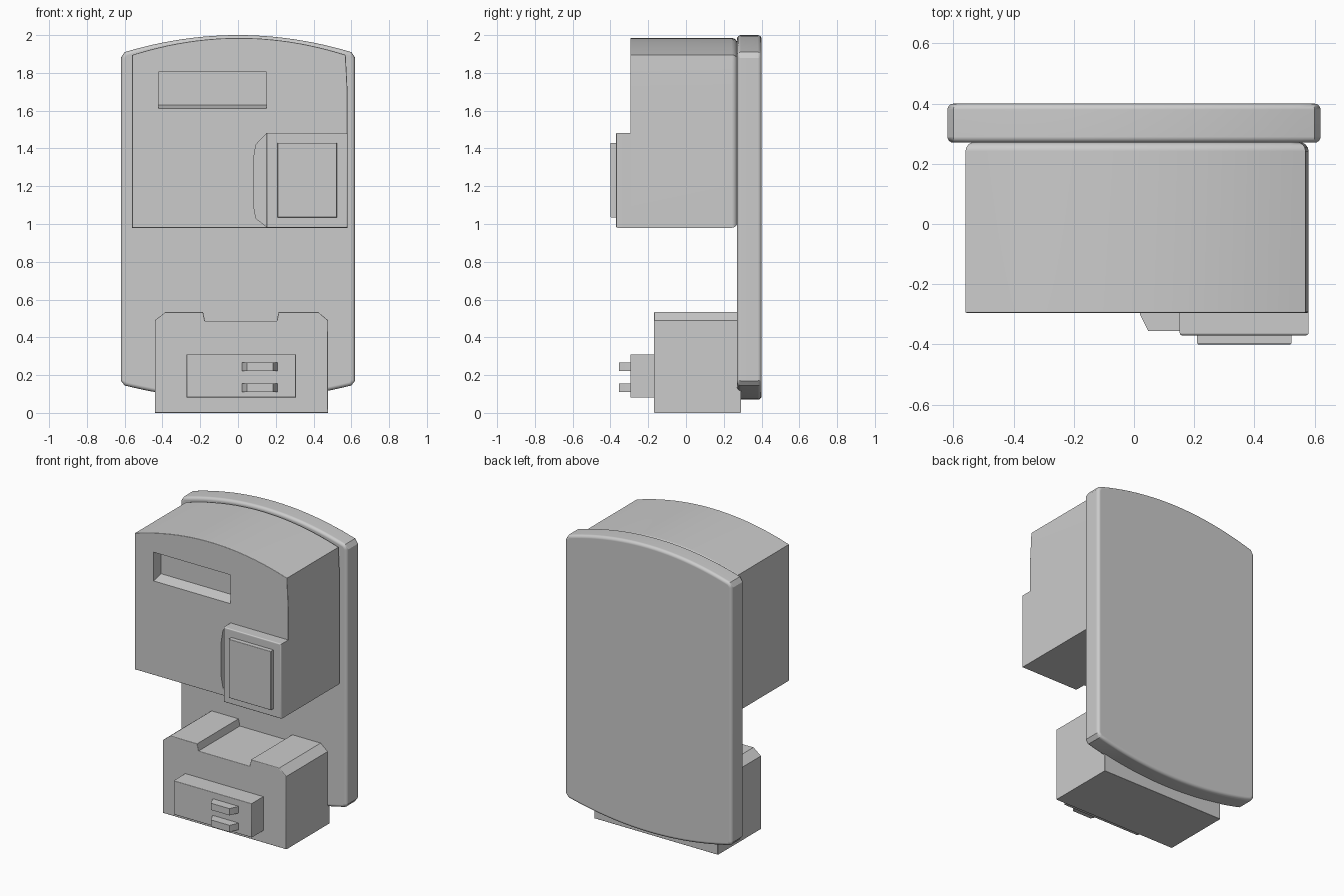
import bpy, bmesh

if "Cube" in bpy.data.objects:
    bpy.data.objects.remove(bpy.data.objects["Cube"])

# Place a profile point (u, v) at depth d along the chosen axis
PLACE = {
    'X': lambda u, v, d: (d, u, v),
    'Y': lambda u, v, d: (u, d, v),
    'Z': lambda u, v, d: (u, v, d),
}


def prism(name, pts, d0, d1, axis='Y', rim0=0.0, rim1=0.0):
    """Extrude a profile from d0 to d1; round its two end rims."""
    bm = bmesh.new()
    put = PLACE[axis]
    lo = [bm.verts.new(put(u, v, d0)) for u, v in pts]
    hi = [bm.verts.new(put(u, v, d1)) for u, v in pts]
    n = len(pts)
    bm.faces.new(lo)
    bm.faces.new(hi)
    for i in range(n):
        j = (i + 1) % n
        bm.faces.new((lo[i], lo[j], hi[j], hi[i]))
    bmesh.ops.recalc_face_normals(bm, faces=bm.faces[:])
    k = 'XYZ'.index(axis)
    for d, r in ((d0, rim0), (d1, rim1)):
        if r:
            rim = [e for e in bm.edges if all(abs(v.co[k] - d) < 1e-5 for v in e.verts)]
            bmesh.ops.bevel(bm, geom=rim, offset=r, segments=4, profile=0.5,
                            affect='EDGES', clamp_overlap=True)
    mesh = bpy.data.meshes.new(name)
    bm.to_mesh(mesh)
    bm.free()
    ob = bpy.data.objects.new(name, mesh)
    bpy.context.collection.objects.link(ob)
    return ob


def rect(u0, u1, v0, v1):
    return [(u0, v0), (u1, v0), (u1, v1), (u0, v1)]


def arc(x0, x1, z_edge, z_mid, n=24):
    """Shallow bowed edge running from x0 to x1."""
    return [(x0 + (x1 - x0) * i / n,
             z_mid + (z_edge - z_mid) * (2 * i / n - 1) ** 2) for i in range(n + 1)]


def cut(ob, cutter):
    mod = ob.modifiers.new("cut", 'BOOLEAN')
    mod.operation = 'DIFFERENCE'
    mod.solver = 'EXACT'
    mod.object = cutter
    bpy.context.view_layer.objects.active = ob
    bpy.ops.object.modifier_apply(modifier=mod.name)
    bpy.data.objects.remove(cutter)


# Back plate with bowed top and bottom
plate = ([(-0.62, 0.17)] + arc(-0.60, 0.60, 0.145, 0.07) + [(0.62, 0.17), (0.62, 1.88)]
         + arc(0.60, -0.60, 1.91, 2.0) + [(-0.62, 1.88)])
prism("back_plate", plate, 0.27, 0.40, rim0=0.02, rim1=0.02)

# Upper housing with bowed top and rounded rear rim
housing = prism("upper_housing",
                [(-0.56, 0.98), (0.58, 0.98), (0.58, 1.70)] + arc(0.57, -0.56, 1.895, 1.985),
                -0.295, 0.272, rim0=0.004, rim1=0.03)

# Slot with a sloping floor, and the finger notch beside the latch
cut(housing, prism("slot_cutter", [(-0.40, 1.59), (-0.295, 1.612), (-0.215, 1.63),
                                   (-0.215, 1.805), (-0.40, 1.805)], -0.42, 0.152, 'X'))
cut(housing, prism("notch_cutter", [(0.152, 0.985), (0.152, 1.48), (0.095, 1.42),
                                    (0.082, 1.34), (0.082, 1.10), (0.095, 1.03)], -0.40, -0.245))

# Latch block and its raised pad
prism("latch_block", rect(0.152, 0.58, 0.98, 1.483), -0.37, -0.291, rim0=0.008)
prism("latch_pad", rect(0.21, 0.523, 1.035, 1.43), -0.40, -0.36, rim0=0.005)

# Lower housing with chamfered shoulders and a shallow channel on top
lower = [(-0.44, 0.0), (0.477, 0.0), (0.477, 0.49), (0.425, 0.533), (0.215, 0.533),
         (0.205, 0.487), (-0.175, 0.487), (-0.185, 0.533), (-0.385, 0.533), (-0.44, 0.49)]
prism("lower_housing", lower, -0.17, 0.292, rim0=0.005, rim1=0.005)

# Raised front panel with two tapered tabs
prism("front_panel", rect(-0.272, 0.307, 0.082, 0.31), -0.295, -0.16, rim0=0.005)
for i, z in enumerate((0.11, 0.222)):
    prism(f"tab_{i + 1}", [(0.02, -0.285), (0.02, -0.30), (0.047, -0.355),
                           (0.185, -0.355), (0.21, -0.30), (0.21, -0.285)], z, z + 0.045, 'Z')

# Smooth shading with crisp edges
for ob in bpy.context.scene.objects:
    ob.select_set(True)
    bpy.context.view_layer.objects.active = ob
bpy.ops.object.shade_smooth_by_angle(angle=0.52)
for ob in bpy.context.scene.objects:
    ob.modifiers.new("even_normals", 'WEIGHTED_NORMAL').keep_sharp = True
